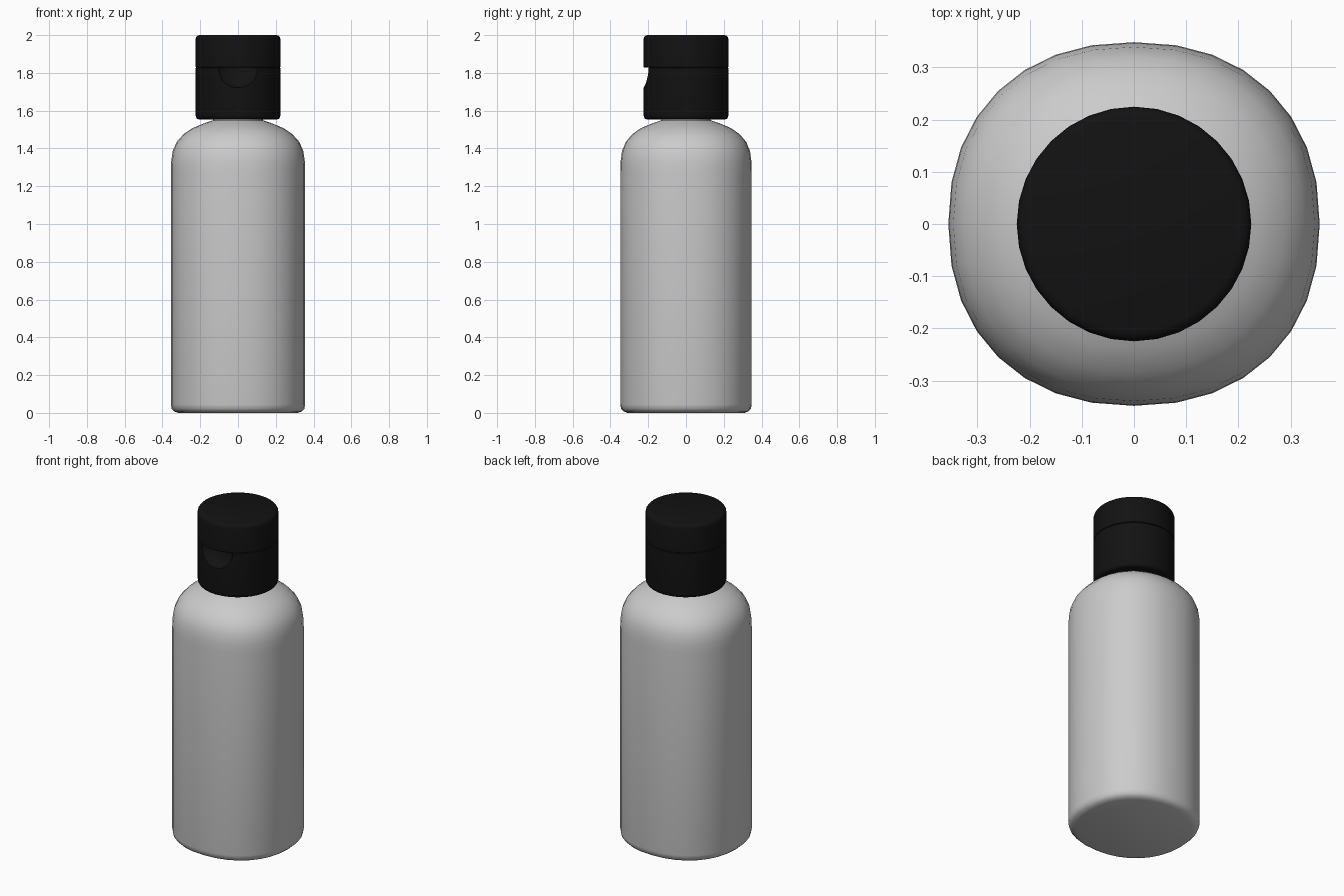
import bpy, bmesh, math

if "Cube" in bpy.data.objects:
    bpy.data.objects.remove(bpy.data.objects["Cube"])

SEG = 32


def ring_point(t, rx, ry, n):
    """Point on a superellipse (n = 2 is a plain ellipse)."""
    c, s = math.cos(t), math.sin(t)
    f = lambda v: math.copysign(abs(v) ** (2 / n), v) if abs(v) > 1e-9 else 0.0
    return rx * f(c), ry * f(s)


def lathe(name, rings, angle=40):
    """Closed solid from rings of (rx, ry, z, exponent), bottom to top."""
    bm = bmesh.new()
    loops = []
    for rx, ry, z, n in rings:
        loops.append([bm.verts.new((*ring_point(2 * math.pi * i / SEG, rx, ry, n), z))
                      for i in range(SEG)])
    for a, b in zip(loops, loops[1:]):
        for i in range(SEG):
            j = (i + 1) % SEG
            bm.faces.new((a[i], a[j], b[j], b[i]))
    bm.faces.new(loops[0][::-1])
    bm.faces.new(loops[-1])
    mesh = bpy.data.meshes.new(name)
    bm.to_mesh(mesh)
    bm.free()
    ob = bpy.data.objects.new(name, mesh)
    bpy.context.collection.objects.link(ob)
    smooth(ob, angle)
    return ob


def smooth(ob, angle):
    bpy.ops.object.select_all(action='DESELECT')
    ob.select_set(True)
    bpy.context.view_layer.objects.active = ob
    bpy.ops.object.shade_smooth_by_angle(angle=math.radians(angle))


# Bottle body: slightly squared oval section, rounding to a circular neck
profile = [(0.315, 0.0), (0.338, 0.008), (0.351, 0.022), (0.3555, 0.045),
           (0.3555, 1.28), (0.354, 1.33), (0.346, 1.386), (0.325, 1.434),
           (0.288, 1.476), (0.240, 1.508), (0.177, 1.534), (0.132, 1.549),
           (0.125, 1.57), (0.125, 1.60)]
rings = []
for r, z in profile:
    k = max(0, min(1, (r - 0.125) / 0.23))
    rings.append((r, r * (1 - 0.021 * k), z, 2 + 0.22 * k))
lathe("bottle_body", rings, 50)

black = bpy.data.materials.new("black_plastic")
black.diffuse_color = (0.006, 0.006, 0.006, 1)
black.use_nodes = True
black.node_tree.nodes["Principled BSDF"].inputs["Base Color"].default_value = black.diffuse_color

# Flip cap: lower collar and hinged lid, separated by a fine seam
R = 0.2245


def cap_part(name, prof):
    ob = lathe(name, [(r, r, z, 2) for r, z in prof])
    ob.data.materials.append(black)
    return ob


base = cap_part("cap_base", [(R - 0.02, 1.553), (R - 0.008, 1.557), (R - 0.002, 1.565),
                             (R, 1.578), (R, 1.826), (R - 0.004, 1.829)])
cap_part("cap_lid", [(R - 0.004, 1.829), (R, 1.832), (R, 1.978), (R - 0.002, 1.988),
                     (R - 0.008, 1.996), (R - 0.02, 2.0)])

# Thumb scoop cut in the front of the collar, just under the lid
bpy.ops.mesh.primitive_uv_sphere_add(segments=32, ring_count=24, location=(0, -0.23, 1.829))
cutter = bpy.context.object
cutter.name = "thumb_scoop_cutter"
cutter.scale = (0.117, 0.07, 0.108)
cutter.hide_render = True
cut = base.modifiers.new("scoop", 'BOOLEAN')
cut.operation = 'DIFFERENCE'
cut.solver = 'EXACT'
cut.object = cutter
smooth(base, 40)
bpy.ops.object.modifier_move_to_index(modifier="scoop", index=0)
bpy.ops.object.modifier_apply(modifier="scoop")
bpy.data.objects.remove(cutter)
smooth(base, 40)
